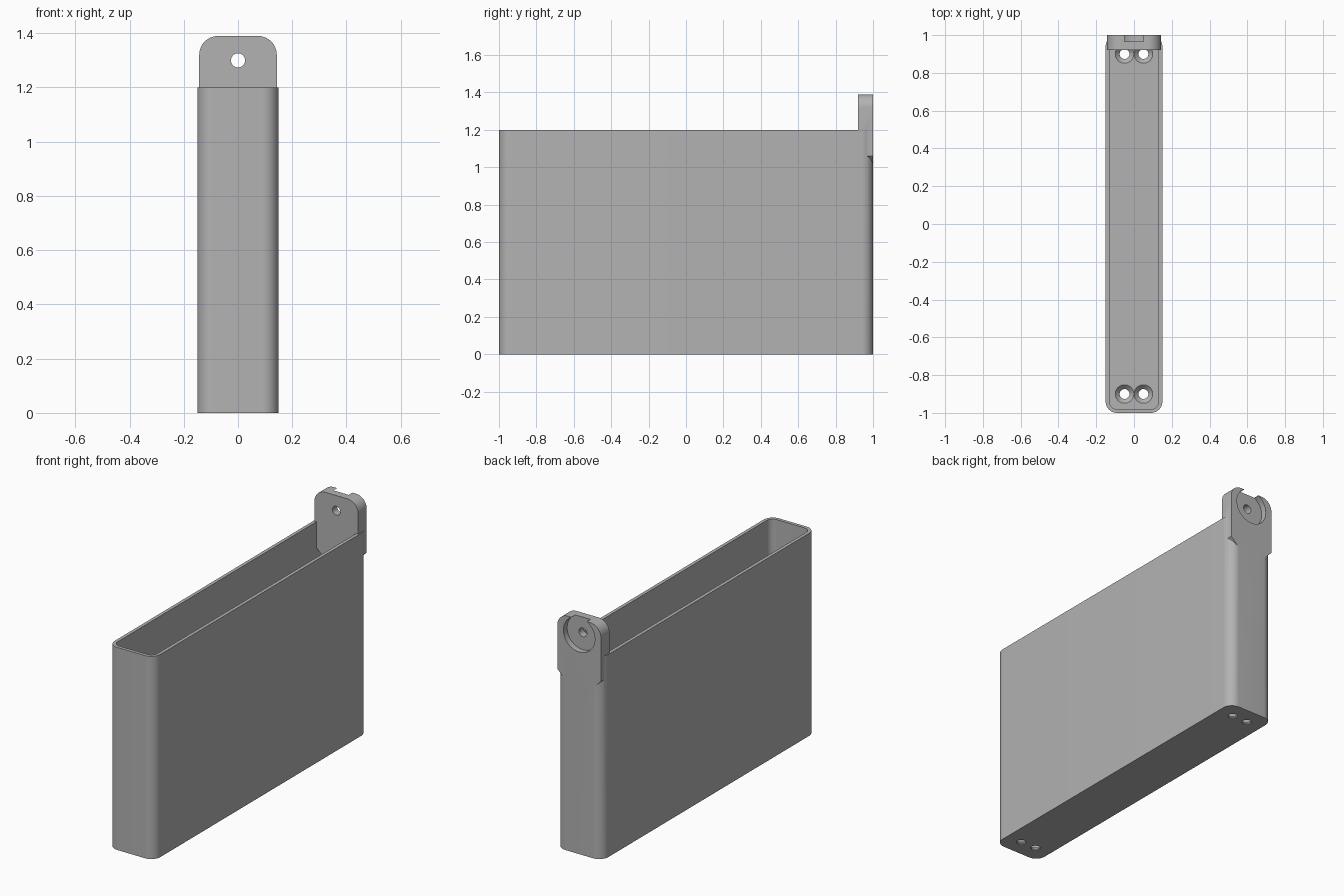
import bpy, bmesh, math
from mathutils import Matrix, Vector

old = bpy.data.objects.get("Cube")
if old:
    bpy.data.objects.remove(old, do_unlink=True)

grey = bpy.data.materials.new("matte grey")
colour = (0.45, 0.45, 0.45, 1)
grey.diffuse_color = colour
grey.use_nodes = True
grey.node_tree.nodes["Principled BSDF"].inputs["Base Color"].default_value = colour


def new_object(name, bm):
    bmesh.ops.recalc_face_normals(bm, faces=bm.faces)
    mesh = bpy.data.meshes.new(name)
    bm.to_mesh(mesh)
    bm.free()
    mesh.materials.append(grey)
    obj = bpy.data.objects.new(name, mesh)
    bpy.context.collection.objects.link(obj)
    return obj


def arc(cx, cy, r, start, steps=12):
    """Quarter circle, counter-clockwise from the start angle in degrees."""
    return [(cx + r * math.cos(a), cy + r * math.sin(a))
            for a in (math.radians(start + 90 * i / steps) for i in range(steps + 1))]


def prism(name, points, offset):
    """Extrude a closed 3D outline along an offset vector."""
    bm = bmesh.new()
    face = bm.faces.new([bm.verts.new(p) for p in points])
    top = bmesh.ops.extrude_face_region(bm, geom=[face])["geom"]
    bmesh.ops.translate(bm, vec=offset, verts=[v for v in top if isinstance(v, bmesh.types.BMVert)])
    return new_object(name, bm)


def rounded_block(name, hx, hy, r, z0, z1):
    outline = []
    for sx, sy, start in ((1, 1, 0), (-1, 1, 90), (-1, -1, 180), (1, -1, 270)):
        outline += arc(sx * (hx - r), sy * (hy - r), r, start)
    return prism(name, [(x, y, z0) for x, y in outline], Vector((0, 0, z1 - z0)))


def cone(name, r1, r2, depth, centre, along_y=False):
    bm = bmesh.new()
    turn = Matrix.Rotation(math.radians(90), 4, "X") if along_y else Matrix()
    bmesh.ops.create_cone(bm, cap_ends=True, segments=48, radius1=r1, radius2=r2, depth=depth,
                          matrix=Matrix.Translation(centre) @ turn)
    return new_object(name, bm)


def combine(target, other, operation):
    """Apply a boolean and remove the helper."""
    other.hide_render = True
    mod = target.modifiers.new(operation.title(), "BOOLEAN")
    mod.operation, mod.solver, mod.object = operation, "EXACT", other
    bpy.ops.object.select_all(action="DESELECT")
    bpy.context.view_layer.objects.active = target
    target.select_set(True)
    bpy.ops.object.modifier_apply(modifier=mod.name)
    bpy.data.objects.remove(other, do_unlink=True)


# Open box with rounded corners
FLOOR = 0.03
box = rounded_block("holder_box", 0.15, 1.0, 0.06, 0, 1.2)
combine(box, rounded_block("cavity_cutter", 0.13, 0.98, 0.04, FLOOR, 1.3), "DIFFERENCE")

# Hanging tab: rounded top corners, chamfered bottom corners
W, TOP, R = 0.143, 1.39, 0.07
tab_outline = [(-0.093, 1.01), (0.093, 1.01), (W, 1.06)]
tab_outline += arc(W - R, TOP - R, R, 0) + arc(R - W, TOP - R, R, 90) + [(-W, 1.06)]
tab = prism("hanging_tab", [(x, 0.92, z) for x, z in tab_outline], Vector((0, 0.08, 0)))
combine(box, tab, "UNION")

# Round recess in the back of the tab, with a through hole
combine(box, cone("recess_cutter", 0.103, 0.103, 0.07, (0, 1.0, 1.3), True), "DIFFERENCE")
combine(box, cone("tab_hole_cutter", 0.026, 0.026, 0.3, (0, 0.95, 1.3), True), "DIFFERENCE")

# Countersunk screw holes in the floor
for x in (-0.05, 0.05):
    for y in (-0.9, 0.9):
        combine(box, cone("screw_hole_cutter", 0.026, 0.026, 0.2, (x, y, 0)), "DIFFERENCE")
        combine(box, cone("countersink_cutter", 0.026, 0.0495, 0.024, (x, y, FLOOR - 0.0115)), "DIFFERENCE")

bpy.context.view_layer.objects.active = box
box.select_set(True)
bpy.ops.object.shade_smooth_by_angle(angle=math.radians(30))
